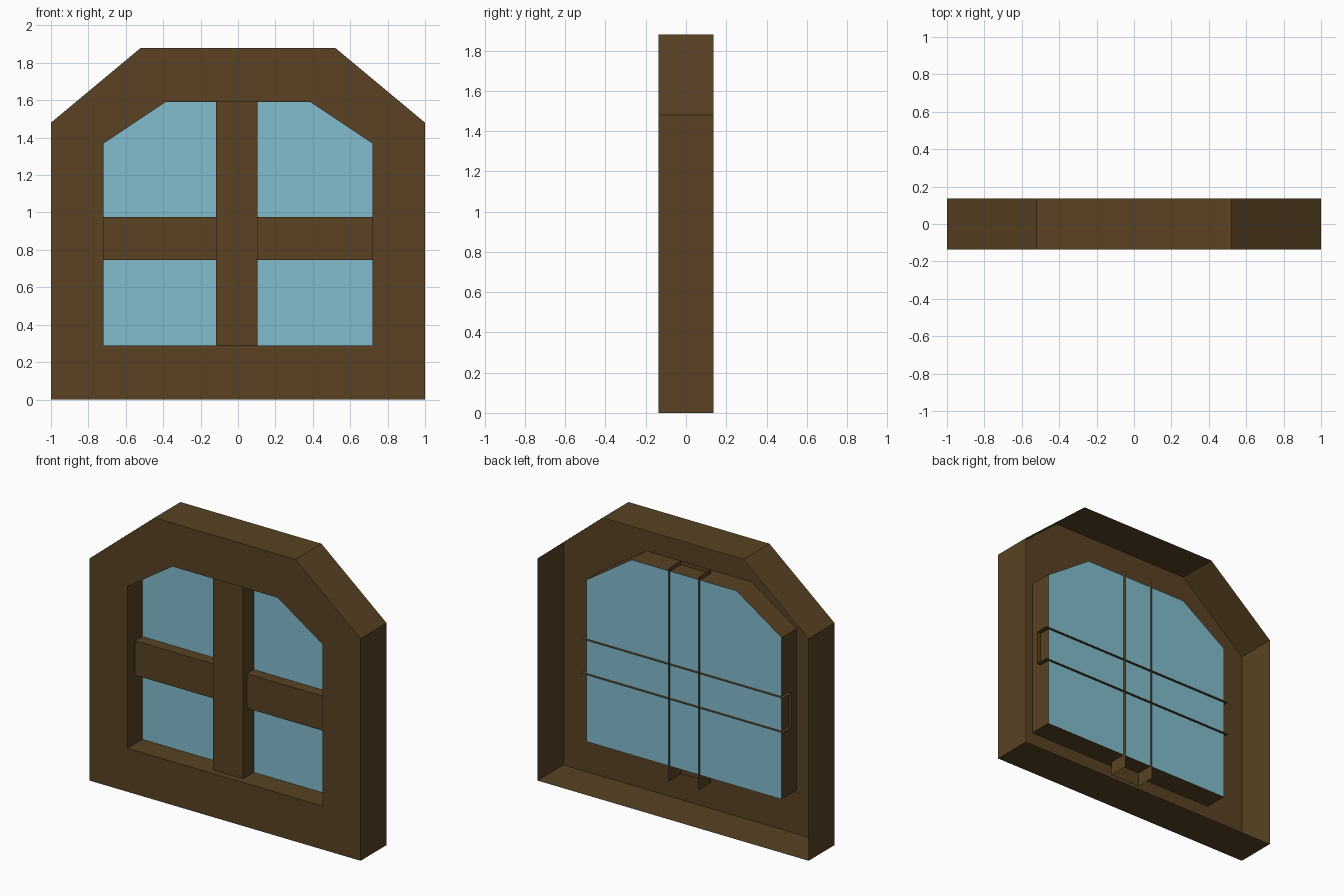
import bpy
import bmesh

cube = bpy.data.objects.get("Cube")
if cube:
    bpy.data.objects.remove(cube, do_unlink=True)

FRONT, BACK, GLASS = -0.137, 0.137, 0.02


def material(name, colour):
    mat = bpy.data.materials.new(name)
    mat.use_nodes = True
    mat.diffuse_color = colour
    mat.node_tree.nodes["Principled BSDF"].inputs["Base Color"].default_value = colour
    return mat


wood = material("brown wood", (0.100, 0.055, 0.017, 1))
pane = material("pale blue glass", (0.225, 0.51, 0.62, 1))


def arch(half, shoulder, top_half, bottom, top):
    """Outline with clipped upper corners, as (x, z) pairs."""
    return [(-half, bottom), (half, bottom), (half, shoulder),
            (top_half, top), (-top_half, top), (-half, shoulder)]


def loop(bm, outline, y):
    return [bm.verts.new((x, y, z)) for x, z in outline]


def bridge(bm, a, b, closed=True):
    for i in range(len(a) if closed else len(a) - 1):
        j = (i + 1) % len(a)
        bm.faces.new((a[i], a[j], b[j], b[i]))


def finish(bm, name, mat):
    mesh = bpy.data.meshes.new(name)
    bm.to_mesh(mesh)
    bm.free()
    mesh.materials.append(mat)
    obj = bpy.data.objects.new(name, mesh)
    bpy.context.collection.objects.link(obj)
    return obj


outer = arch(1.0, 1.48, 0.52, 0.0, 1.88)
opening = arch(0.72, 1.368, 0.388, 0.29, 1.59)

# Frame: a shell open at the back, with a reveal running in to the glass
bm = bmesh.new()
outer_front = loop(bm, outer, FRONT)
inner_front = loop(bm, opening, FRONT)
bridge(bm, loop(bm, outer, BACK), outer_front)
bridge(bm, outer_front, inner_front)
bridge(bm, inner_front, loop(bm, opening, GLASS))
finish(bm, "window_frame", wood)

# Glass: one flat sheet closing the opening
bm = bmesh.new()
bm.faces.new(loop(bm, opening, GLASS))
finish(bm, "glass_pane", pane)


# Glazing bars: three-sided channels whose edges pass through the glass
def channel(name, profile, start, end, vertical):
    bm = bmesh.new()
    ends = []
    for t in (start, end):
        ends.append([bm.verts.new((s, y, t) if vertical else (t, y, s))
                     for s, y in profile])
    if vertical:
        ends.reverse()
    bridge(bm, ends[1], ends[0], closed=False)
    finish(bm, name, wood)


def section(low, high, front, back=0.038):
    return [(low, back), (low, front), (high, front), (high, back)]


channel("vertical_bar", section(-0.117, 0.103, -0.095), 0.195, 1.617, True)
channel("horizontal_bar", section(0.745, 0.975, -0.054), -0.74, 0.75, False)
